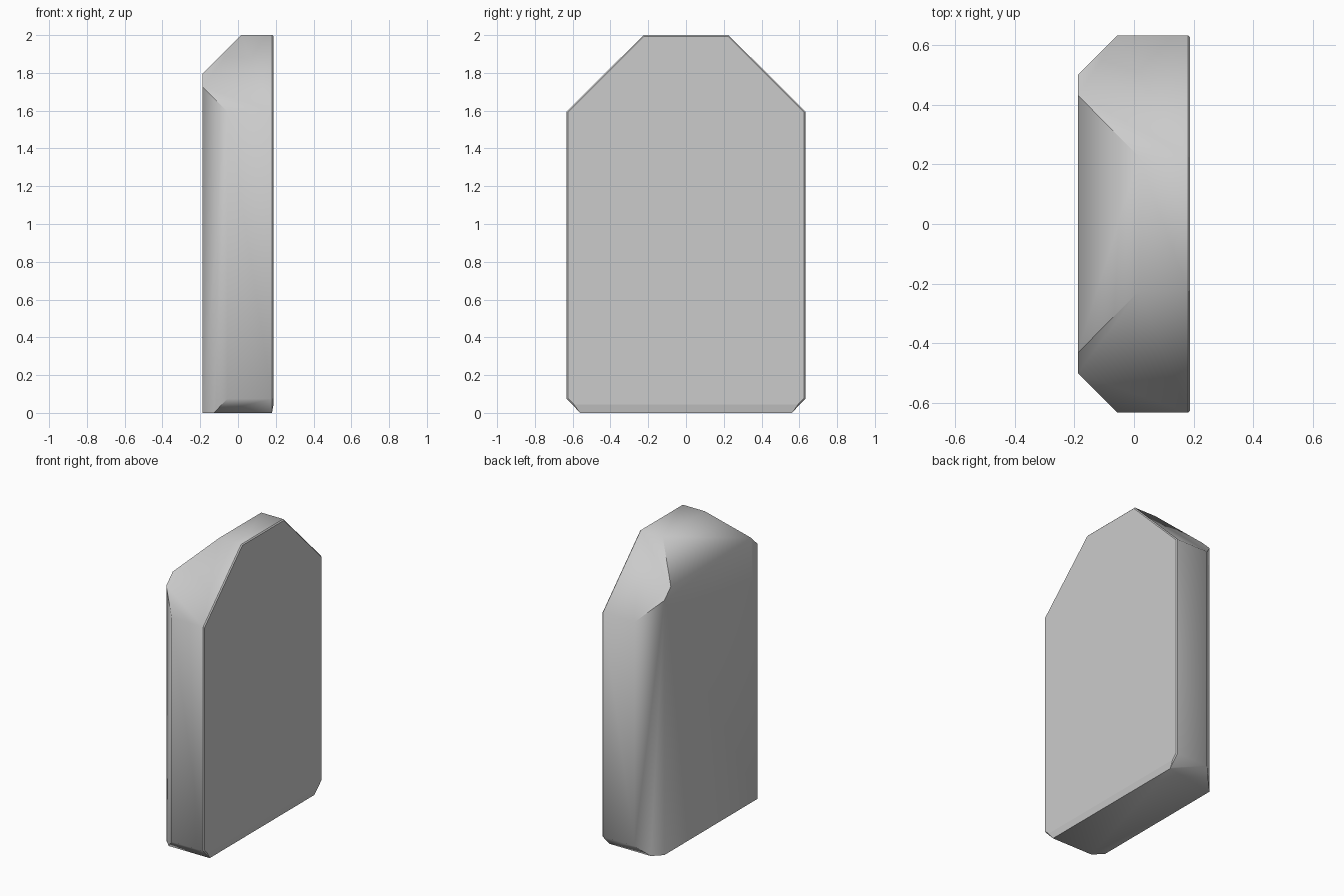
import bpy, bmesh
from math import radians
from mathutils import Vector

if "Cube" in bpy.data.objects:
    bpy.data.objects.remove(bpy.data.objects["Cube"])

HALF_X = 0.188

# Slab outline seen from the side (y, z): clipped shoulders and small foot chamfers
half = [(0.56, 0.0), (0.632, 0.075), (0.632, 1.595), (0.225, 2.0)]
outline = half + [(-y, z) for y, z in reversed(half)]

bm = bmesh.new()
face = bm.faces.new([bm.verts.new((-HALF_X, y, z)) for y, z in outline])
ext = bmesh.ops.extrude_face_region(bm, geom=[face])
bmesh.ops.translate(bm, vec=(2 * HALF_X, 0, 0),
                    verts=[g for g in ext["geom"] if isinstance(g, bmesh.types.BMVert)])
bmesh.ops.recalc_face_normals(bm, faces=bm.faces)

# Thin bevel around the broad flat face, leaving the bottom edge alone
rim = [e for e in bm.edges if all(v.co.x > 0 for v in e.verts)
       and max(v.co.z for v in e.verts) > 0.01]
bmesh.ops.bevel(bm, geom=rim, offset=0.007, segments=1, affect="EDGES")


def cut(point, normal):
    """Slice off everything on the normal side and close the opening."""
    geom = bm.verts[:] + bm.edges[:] + bm.faces[:]
    res = bmesh.ops.bisect_plane(bm, geom=geom, plane_co=point, plane_no=Vector(normal).normalized(),
                                 clear_outer=True, dist=1e-5)
    edges = [g for g in res["geom_cut"] if isinstance(g, bmesh.types.BMEdge)]
    bmesh.ops.contextual_create(bm, geom=edges)


# Chamfers on the narrow side: both upright edges, then the top edge
for s in (1, -1):
    cut((-HALF_X, 0.5 * s, 0), (-1, s, 0))
cut((-HALF_X, 0, 1.795), (-0.205, 0, 0.205))
# Slight undercut along the bottom of the broad face
cut((HALF_X, 0, 0.045), (0.045, 0, -0.008))

bmesh.ops.recalc_face_normals(bm, faces=bm.faces)
mesh = bpy.data.meshes.new("slab")
bm.to_mesh(mesh)
bm.free()
slab = bpy.data.objects.new("chamfered_slab", mesh)
bpy.context.collection.objects.link(slab)

# Soft chamfers, crisp rim around the broad face
bpy.context.view_layer.objects.active = slab
slab.select_set(True)
bpy.ops.object.shade_smooth_by_angle(angle=radians(50))
for e in mesh.edges:
    if all(mesh.vertices[i].co.x > 0.17 for i in e.vertices):
        e.use_edge_sharp = True
